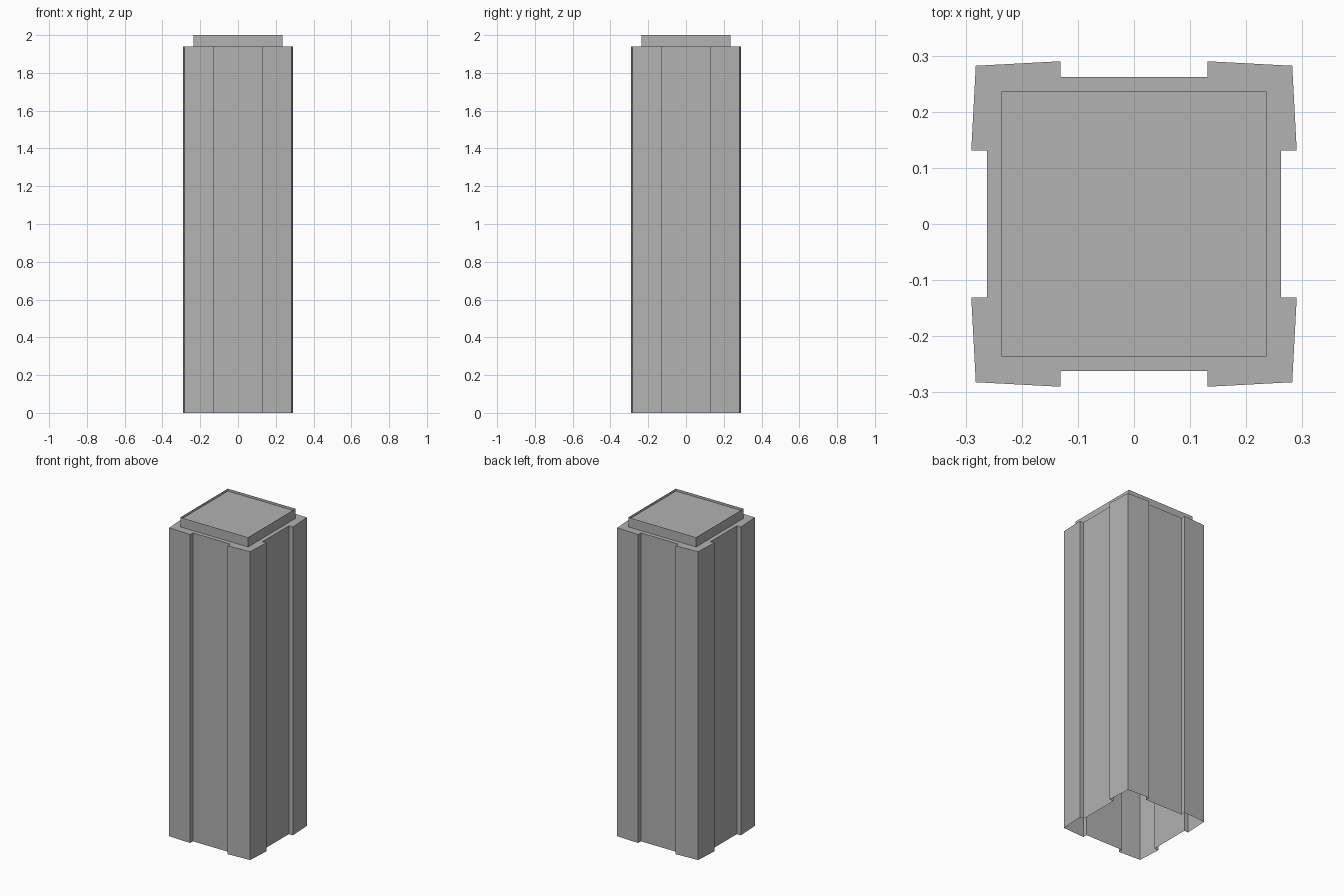
import bpy
import bmesh
from mathutils import Matrix, Vector

BODY_TOP = 1.94
TOTAL_HEIGHT = 2.0
CAP_HALF = 0.236
RIM_WIDTH = 0.012
RECESS_DEPTH = 0.015

cube = bpy.data.objects.get("Cube")
if cube:
    bpy.data.objects.remove(cube, do_unlink=True)

grey = bpy.data.materials.new("plain_grey")
grey.use_nodes = True
grey.diffuse_color = (0.445, 0.445, 0.445, 1)
grey.node_tree.nodes["Principled BSDF"].inputs["Base Color"].default_value = grey.diffuse_color


def raise_outline(bm, outline, bottom, top):
    """Walls and a top face over an outline, left open below; returns the top."""
    low = [bm.verts.new((x, y, bottom)) for x, y in outline]
    high = [bm.verts.new((x, y, top)) for x, y in outline]
    for i in range(len(low)):
        j = (i + 1) % len(low)
        bm.faces.new((low[i], low[j], high[j], high[i]))
    return bm.faces.new(high)


def finish(bm, name):
    mesh = bpy.data.meshes.new(name)
    bm.to_mesh(mesh)
    bm.free()
    mesh.materials.append(grey)
    obj = bpy.data.objects.new(name, mesh)
    bpy.context.collection.objects.link(obj)
    return obj


def four_turns(points):
    """Repeat corner points around the four corners, counter-clockwise."""
    outline = []
    for turn in range(4):
        spin = Matrix(((0, -1), (1, 0)))
        for p in points:
            v = Vector(p)
            for _ in range(turn):
                v = spin @ v
            outline.append((v.x, v.y))
    return outline


# Hollow pillar: flat panels between raised, slightly tapered corner strips
corner = [(0.262, 0.131), (0.29, 0.131), (0.282, 0.282), (0.131, 0.29), (0.131, 0.262)]
bm = bmesh.new()
raise_outline(bm, four_turns(corner), 0, BODY_TOP)
finish(bm, "pillar_body")

# Square cap with a thin rim around a shallow recess
bm = bmesh.new()
top = raise_outline(bm, four_turns([(CAP_HALF, CAP_HALF)]), BODY_TOP, TOTAL_HEIGHT)
bmesh.ops.inset_region(bm, faces=[top], thickness=RIM_WIDTH)
floor = bmesh.ops.extrude_discrete_faces(bm, faces=[top])["faces"][0]
bmesh.ops.translate(bm, verts=floor.verts, vec=(0, 0, -RECESS_DEPTH))
finish(bm, "pillar_cap")
